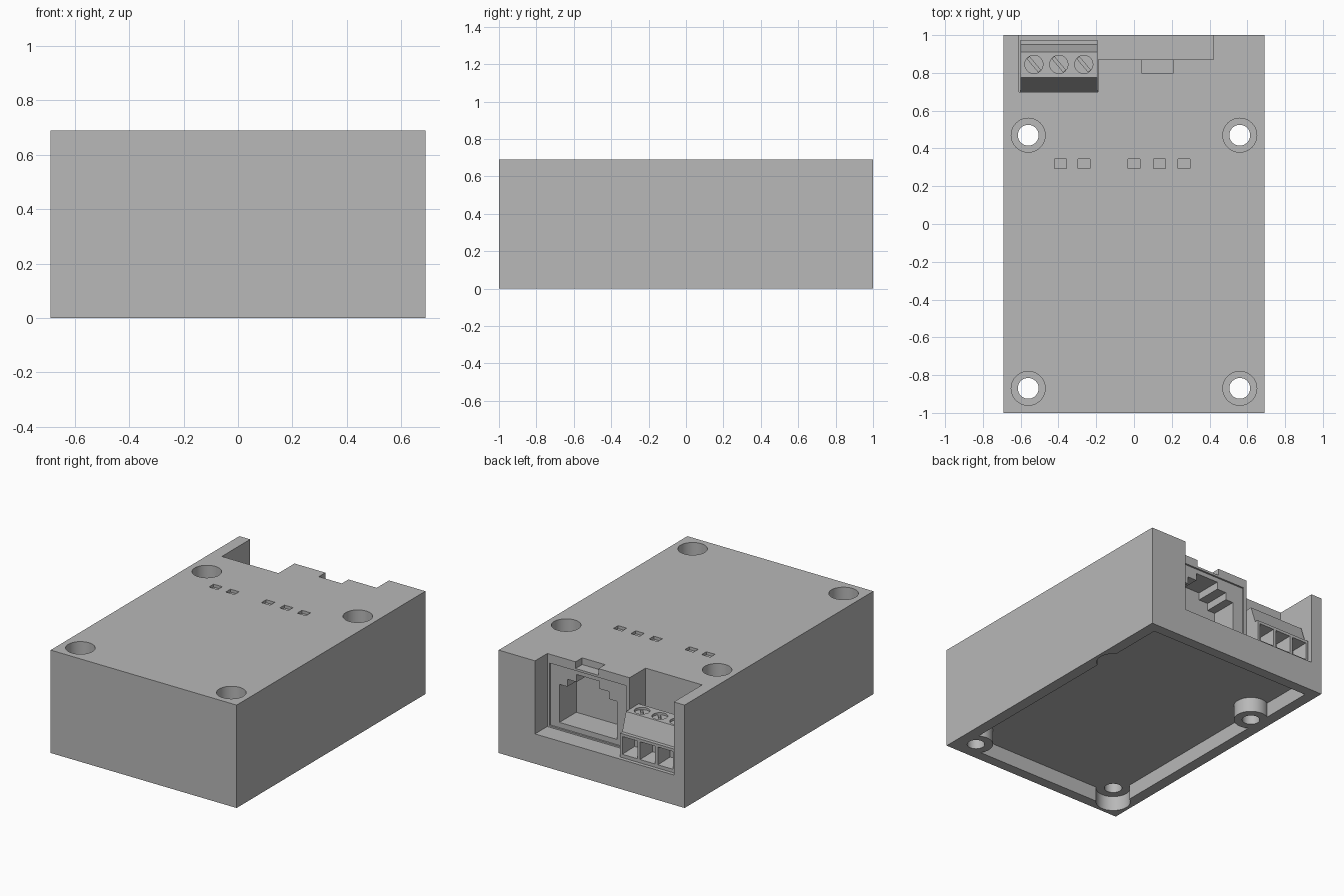
import bpy, bmesh, math
from mathutils import Matrix

if "Cube" in bpy.data.objects:
    bpy.data.objects.remove(bpy.data.objects["Cube"], do_unlink=True)

grey = bpy.data.materials.new("plastic_grey")
grey.use_nodes = True
COLOUR = (0.48, 0.48, 0.48, 1)
grey.diffuse_color = COLOUR
grey.node_tree.nodes["Principled BSDF"].inputs["Base Color"].default_value = COLOUR


def finish(name, bm):
    bmesh.ops.recalc_face_normals(bm, faces=bm.faces)
    mesh = bpy.data.meshes.new(name)
    bm.to_mesh(mesh)
    bm.free()
    mesh.materials.append(grey)
    ob = bpy.data.objects.new(name, mesh)
    bpy.context.collection.objects.link(ob)
    return ob


def box(name, x, y, z, turn=0, taper=1):
    """Box from (min, max) ranges; taper shrinks its -y end, turn spins it on z."""
    centre = [(a + b) / 2 for a, b in (x, y, z)]
    size = [b - a for a, b in (x, y, z)]
    bm = bmesh.new()
    bmesh.ops.create_cube(bm, size=1)
    for v in bm.verts:
        if v.co.y < 0:
            v.co.x *= taper
            v.co.z *= taper
    bm.transform(Matrix.Translation(centre) @ Matrix.Rotation(turn, 4, 'Z')
                 @ Matrix.Diagonal((*size, 1)))
    return finish(name, bm)


def cylinder(name, x, y, r, z):
    bm = bmesh.new()
    bmesh.ops.create_cone(bm, cap_ends=True, segments=48, radius1=r, radius2=r,
                          depth=z[1] - z[0])
    bm.transform(Matrix.Translation((x, y, (z[0] + z[1]) / 2)))
    return finish(name, bm)


def cut(ob, cutter):
    """Subtract the cutter and discard it."""
    cutter.hide_render = True
    mod = ob.modifiers.new("cut", 'BOOLEAN')
    mod.operation, mod.solver, mod.object = 'DIFFERENCE', 'EXACT', cutter
    bpy.context.view_layer.objects.active = ob
    bpy.ops.object.modifier_apply(modifier=mod.name)
    bpy.data.objects.remove(cutter, do_unlink=True)


W, L, H = 0.69, 1.0, 0.69
HOLE_X, HOLE_Y = 0.56, (0.47, -0.87)

# Housing with a shallow recess underneath, leaving two round bosses standing
housing = box("housing", (-W, W), (-L, L), (0, H))
recess = box("recess", (-0.615, 0.615), (-0.93, 0.93), (-0.1, 0.1))
for x, y in ((-HOLE_X, HOLE_Y[0]), (HOLE_X, HOLE_Y[1])):
    cut(recess, cylinder("boss", x, y, 0.107, (-0.2, 0.2)))
cut(housing, recess)

# Round pockets on the opposite diagonal
for x, y in ((HOLE_X, HOLE_Y[0]), (-HOLE_X, HOLE_Y[1])):
    cut(housing, cylinder("pocket", x, y, 0.107, (-0.1, 0.1)))

# Counterbored mounting holes
for x in (-HOLE_X, HOLE_X):
    for y in HOLE_Y:
        cut(housing, cylinder("bolt_hole", x, y, 0.055, (-0.1, 0.8)))
        cut(housing, cylinder("counterbore", x, y, 0.09, (0.2, 0.8)))

# Connector bay at the back: deep part for the terminal, shallow for the socket
cut(housing, box("terminal_bay", (-0.61, -0.19), (0.70, 1.1), (0.2, 0.8)))
cut(housing, box("socket_bay", (-0.25, 0.42), (0.87, 1.1), (0.2, 0.8)))
cut(housing, box("latch_notch", (0.04, 0.21), (0.80, 0.9), (0.645, 0.8)))

# Socket face, slightly set back, with its stepped opening
MID = 0.125
cut(housing, box("socket_face", (-0.165, 0.405), (0.858, 0.9), (0.21, 0.63)))
for half, top in ((0.213, 0.50), (0.155, 0.55), (0.085, 0.60)):
    cut(housing, box("socket_step", (MID - half, MID + half), (0.68, 0.9), (0.245, top)))

# Indicator slots in the top
for x in (-0.39, -0.265, 0, 0.135, 0.265):
    cut(housing, box("slot", (x - 0.032, x + 0.032), (0.295, 0.345), (H - 0.02, 0.8)))

# Terminal block: side profile (y, z) extruded along x
profile = [(0.70, 0.2), (0.775, 0.48), (0.91, 0.48), (0.95, 0.36), (0.975, 0.36), (0.975, 0.2)]
bm = bmesh.new()
face = bm.faces.new([bm.verts.new((-0.602, y, z)) for y, z in profile])
ext = bmesh.ops.extrude_face_region(bm, geom=[face])
bmesh.ops.translate(bm, vec=(0.41, 0, 0),
                    verts=[v for v in ext["geom"] if isinstance(v, bmesh.types.BMVert)])
terminal = finish("terminal_block", bm)

# Wire entries and slotted screws
for x in (-0.53, -0.398, -0.266):
    cut(terminal, box("wire_entry", (x - 0.056, x + 0.056), (0.86, 0.98), (0.222, 0.342), taper=0.8))
    cut(terminal, cylinder("screw_well", x, 0.845, 0.048, (0.465, 0.6)))
    cut(terminal, box("screw_slot", (x - 0.045, x + 0.045), (0.837, 0.853), (0.445, 0.6),
                      turn=math.radians(-50)))

# Smooth round walls, crisp edges
for ob in (housing, terminal):
    bpy.ops.object.select_all(action='DESELECT')
    ob.select_set(True)
    bpy.context.view_layer.objects.active = ob
    bpy.ops.object.shade_smooth_by_angle(angle=math.radians(30))
